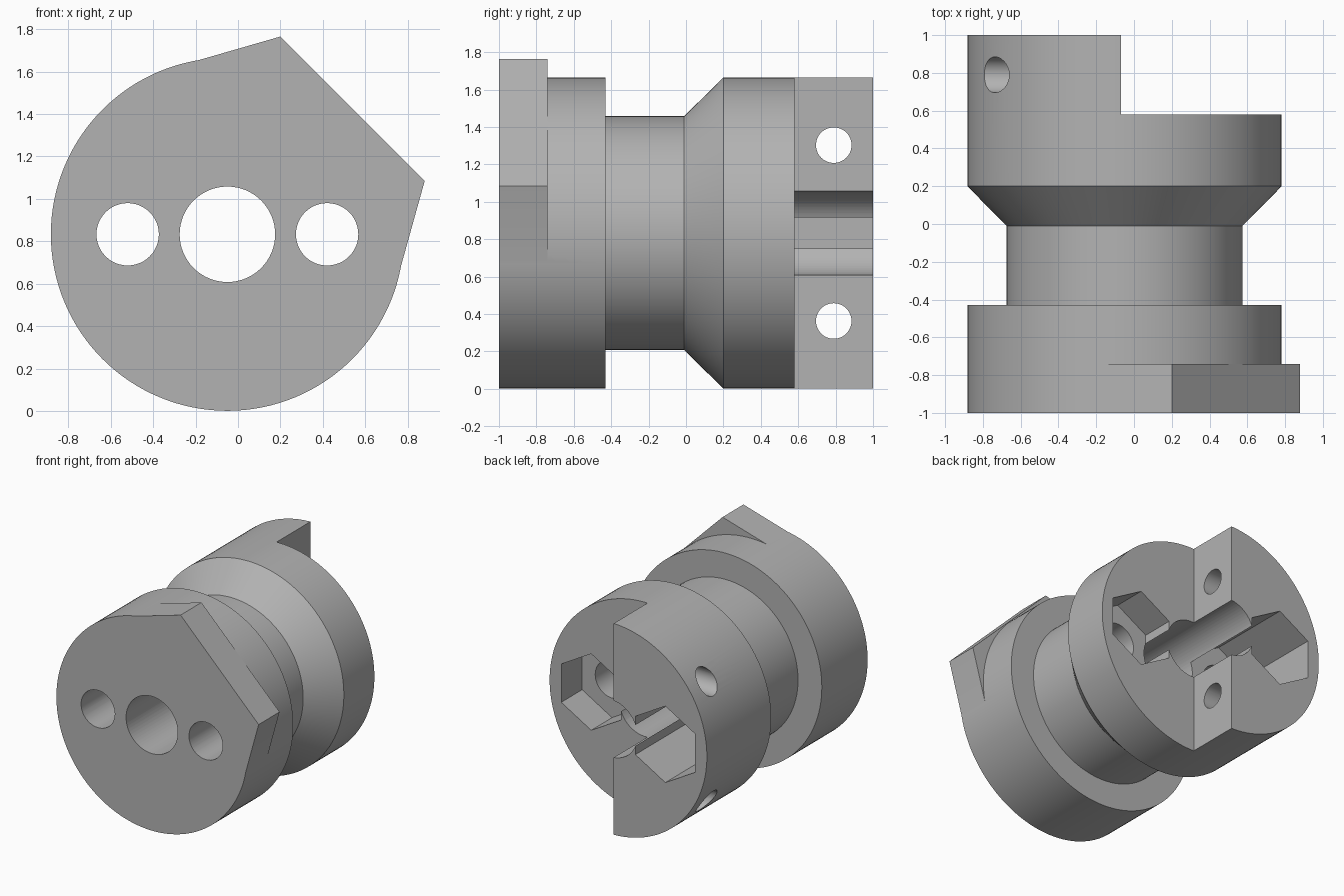
import bpy
import bmesh
import math
from mathutils import Matrix, Vector

if "Cube" in bpy.data.objects:
    bpy.data.objects.remove(bpy.data.objects["Cube"], do_unlink=True)

CX, CZ, R = -0.05, 0.833, 0.832      # main axis (runs along y) and body radius
BOLT = 0.47                          # offset of the bolt holes from the axis

grey = bpy.data.materials.new("plain grey")
grey.use_nodes = True
grey.diffuse_color = (0.45, 0.45, 0.45, 1)
grey.node_tree.nodes["Principled BSDF"].inputs["Base Color"].default_value = (0.45, 0.45, 0.45, 1)


def to_object(name, bm):
    bmesh.ops.recalc_face_normals(bm, faces=bm.faces)
    mesh = bpy.data.meshes.new(name)
    bm.to_mesh(mesh)
    bm.free()
    mesh.materials.append(grey)
    obj = bpy.data.objects.new(name, mesh)
    bpy.context.collection.objects.link(obj)
    return obj


def prism(name, outline, y0, y1):
    """Extrude an (x, z) outline along y."""
    bm = bmesh.new()
    face = bm.faces.new([bm.verts.new((x, y0, z)) for x, z in outline])
    new = bmesh.ops.extrude_face_region(bm, geom=[face])["geom"]
    moved = [v for v in new if isinstance(v, bmesh.types.BMVert)]
    bmesh.ops.translate(bm, verts=moved, vec=(0, y1 - y0, 0))
    return to_object(name, bm)


def polygon(x, z, radius, sides):
    """Regular outline with a corner pointing up."""
    steps = [math.tau * i / sides for i in range(sides)]
    return [(x + radius * math.sin(a), z + radius * math.cos(a)) for a in steps]


def combine(target, tool, operation):
    mod = target.modifiers.new(tool.name, "BOOLEAN")
    mod.operation, mod.object, mod.solver = operation, tool, "EXACT"
    bpy.context.view_layer.objects.active = target
    bpy.ops.object.modifier_apply(modifier=mod.name)
    bpy.data.objects.remove(tool, do_unlink=True)


# Turned body: front flange, neck, cone and rear flange
profile = [(0, -1), (R, -1), (R, -0.43), (0.625, -0.43), (0.625, -0.01),
           (R, 0.2), (R, 1), (0, 1)]
bm = bmesh.new()
verts = [bm.verts.new((CX + r, y, CZ)) for r, y in profile]
edges = [bm.edges.new(pair) for pair in zip(verts, verts[1:])]
bmesh.ops.spin(bm, geom=verts + edges, cent=(CX, 0, CZ), axis=(0, 1, 0),
               angle=math.tau, steps=128)
bmesh.ops.remove_doubles(bm, verts=bm.verts, dist=1e-4)
body = to_object("coupling_body", bm)

# Pointed lobe on the front flange, tangent to the rim
lobe = [(CX, CZ), (-0.268, 1.63), (0.2, 1.765), (0.88, 1.085), (0.75, 0.618)]
combine(body, prism("front_lobe", lobe, -1, -0.74), "UNION")

# Half of the rear end is cut away
step = [(-0.07, -0.2), (1.2, -0.2), (1.2, 2), (-0.07, 2)]
combine(body, prism("rear_step", step, 0.58, 1.2), "DIFFERENCE")

# Central bore, bolt holes and hexagonal nut pockets
combine(body, prism("bore", polygon(CX, CZ, 0.225, 64), -1.2, 1.2), "DIFFERENCE")
for side in (-1, 1):
    x = CX + side * BOLT
    combine(body, prism("bolt_hole", polygon(x, CZ, 0.147, 48), -1.2, 1.2), "DIFFERENCE")
    combine(body, prism("nut_pocket", polygon(x, CZ, 0.301, 6), 0.32, 1.2), "DIFFERENCE")

    # Cross holes through the remaining rear half
    bm = bmesh.new()
    bmesh.ops.create_cone(bm, cap_ends=True, segments=48, radius1=0.095, radius2=0.095,
                          depth=1.2, matrix=Matrix.Translation(Vector((-0.55, 0.79, CZ + side * BOLT)))
                          @ Matrix.Rotation(math.pi / 2, 4, "Y"))
    combine(body, to_object("cross_hole", bm), "DIFFERENCE")

bpy.ops.object.select_all(action="DESELECT")
body.select_set(True)
bpy.context.view_layer.objects.active = body
bpy.ops.object.shade_smooth_by_angle(angle=math.radians(25))
